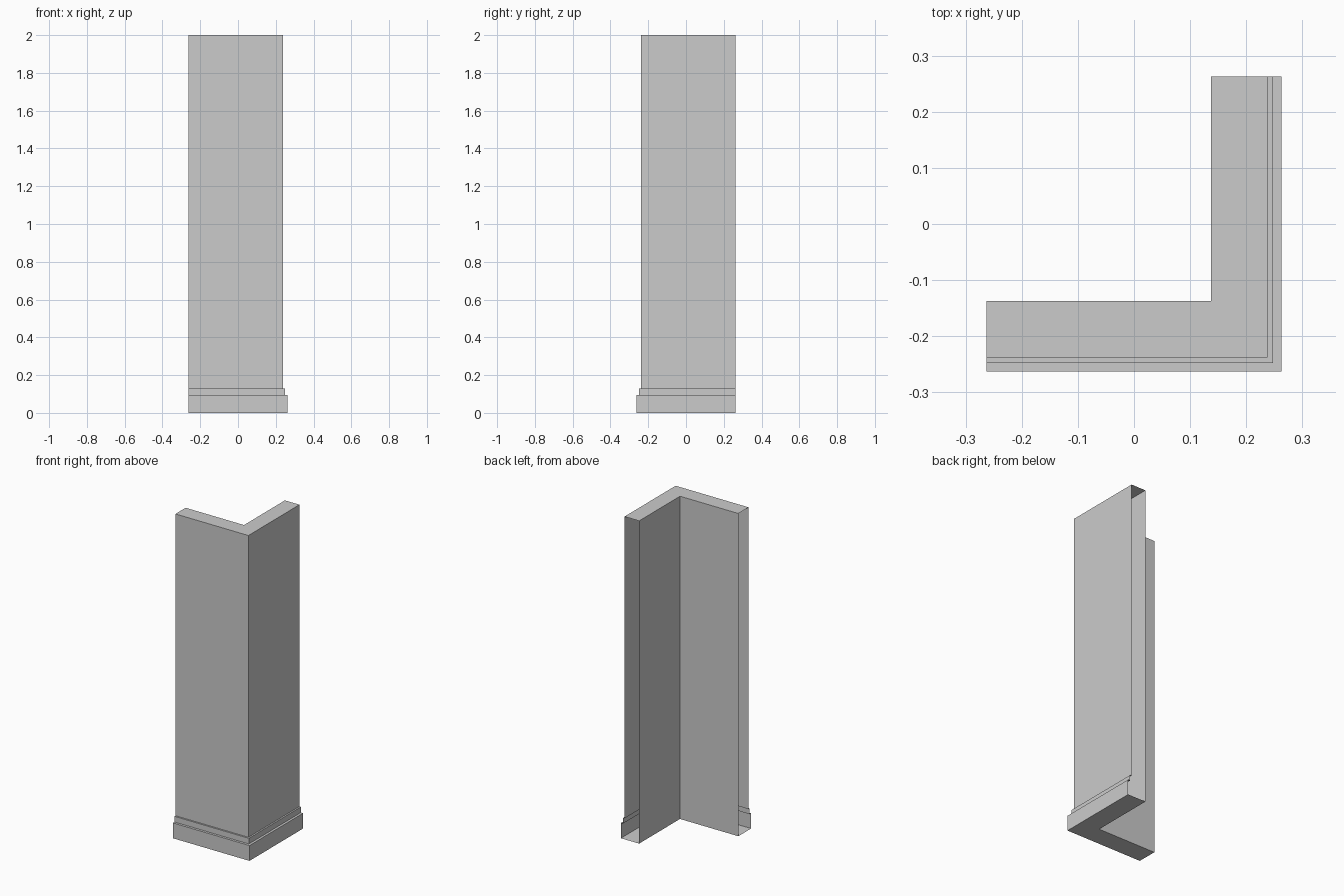
import bpy, bmesh

if "Cube" in bpy.data.objects:
    bpy.data.objects.remove(bpy.data.objects["Cube"])

HALF = 0.2625

# Cross-section: (distance out from the centre, height), top inner edge round to bottom inner edge
profile = [(0.1375, 2.0), (0.2375, 2.0),                      # wall top
           (0.2375, 0.13), (0.2475, 0.13),                    # upper trim ledge
           (0.2475, 0.095), (HALF, 0.095),                    # skirting ledge
           (HALF, 0.0), (0.1375, 0.0)]                        # underside

# Sweep along the mitred corner path; the two arm ends stay open
bm = bmesh.new()
rings = [[bm.verts.new(co) for co in ((-HALF, -d, z), (d, -d, z), (d, HALF, z))]
         for d, z in profile]
for i, a in enumerate(rings):
    b = rings[(i + 1) % len(rings)]
    for k in range(2):
        bm.faces.new((a[k], b[k], b[k + 1], a[k + 1]))

mesh = bpy.data.meshes.new("corner_wall_with_skirting")
bm.to_mesh(mesh)
bm.free()
wall = bpy.data.objects.new("corner_wall_with_skirting", mesh)
bpy.context.collection.objects.link(wall)
